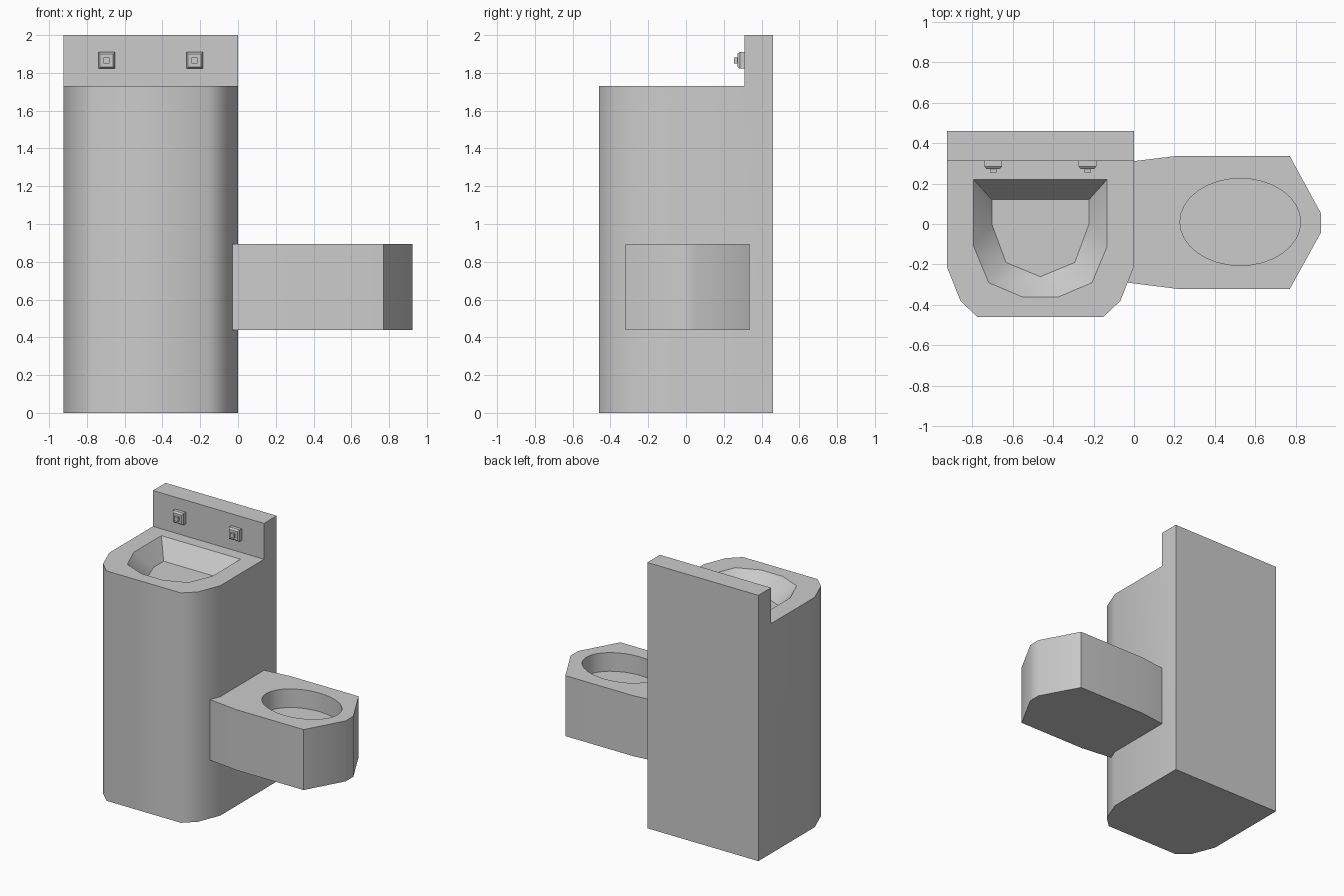
import bpy, bmesh, math
from mathutils import Vector

if "Cube" in bpy.data.objects:
    bpy.data.objects.remove(bpy.data.objects["Cube"])


def add_ring(bm, points):
    return [bm.verts.new(p) for p in points]


def bridge(bm, a, b):
    n = len(a)
    for i in range(n):
        j = (i + 1) % n
        bm.faces.new((a[i], a[j], b[j], b[i]))


def loft(bm, rings, cap_start=True, cap_end=True):
    vs = [add_ring(bm, r) for r in rings]
    for a, b in zip(vs, vs[1:]):
        bridge(bm, a, b)
    if cap_start:
        bm.faces.new(vs[0][::-1])
    if cap_end:
        bm.faces.new(vs[-1])
    return vs


def finish(bm, name, angle=45):
    bmesh.ops.remove_doubles(bm, verts=bm.verts, dist=0.0005)
    bmesh.ops.dissolve_degenerate(bm, edges=bm.edges, dist=0.0005)
    bmesh.ops.recalc_face_normals(bm, faces=bm.faces)
    me = bpy.data.meshes.new(name)
    bm.to_mesh(me)
    bm.free()
    ob = bpy.data.objects.new(name, me)
    bpy.context.collection.objects.link(ob)
    bpy.ops.object.select_all(action='DESELECT')
    ob.select_set(True)
    bpy.context.view_layer.objects.active = ob
    bpy.ops.object.shade_smooth_by_angle(angle=math.radians(angle))
    return ob


def mirrored(half, cx):
    """Closed outline from (half width, y) points, back to front."""
    return [(cx - w, y) for w, y in half] + [(cx + w, y) for w, y in reversed(half)]


def at_z(outline, z):
    return [(x, y, z) for x, y in outline]


# Cabinet with sunken basin; the rear strip of the deck rises into the backsplash
CX, DECK = -0.4625, 1.73
front = [(0.4625, -0.21), (0.395, -0.38), (0.31, -0.46)]
shell = mirrored([(0.4625, 0.46)] + front, CX)
deck = mirrored([(0.4625, 0.31)] + front, CX)
rim = mirrored([(0.33, 0.22), (0.33, -0.11), (0.255, -0.29), (0.09, -0.36)], CX)
floor = mirrored([(0.24, 0.12), (0.24, 0.0), (0.17, -0.19), (0.0, -0.26)], CX)

bm = bmesh.new()
loft(bm, [at_z(shell, 0), at_z(shell, DECK), at_z(deck, DECK),
          at_z(rim, DECK), at_z(floor, DECK - 0.13)])
bmesh.ops.remove_doubles(bm, verts=bm.verts, dist=0.0005)
bmesh.ops.dissolve_degenerate(bm, edges=bm.edges, dist=0.0005)
bmesh.ops.recalc_face_normals(bm, faces=bm.faces)
strip = [f for f in bm.faces
         if f.normal.z > 0.9 and f.calc_center_median().y > 0.35]
ext = bmesh.ops.extrude_face_region(bm, geom=strip)
bmesh.ops.translate(bm, vec=Vector((0, 0, 2 - DECK)),
                    verts=[g for g in ext["geom"] if isinstance(g, bmesh.types.BMVert)])
finish(bm, "basin_cabinet")

# Toilet bowl block with an oval recess
outline = [(-0.03, -0.29), (0.21, -0.32), (0.77, -0.32), (0.925, -0.04),
           (0.925, 0.05), (0.77, 0.335), (0.20, 0.335), (-0.005, 0.31)]
N = 32
oval = [(0.525 + 0.298 * math.cos(2 * math.pi * i / N),
         0.01 + 0.215 * math.sin(2 * math.pi * i / N)) for i in range(N)]
bm = bmesh.new()
block = loft(bm, [at_z(outline, 0.44), at_z(outline, 0.895)], cap_end=False)
well = loft(bm, [at_z(oval, 0.755), at_z(oval, 0.895)], cap_end=False)
top_edges = [e for e in bm.edges if e.is_boundary]
bmesh.ops.triangle_fill(bm, edges=top_edges, use_beauty=True)
finish(bm, "toilet_bowl")


# Push-button valves on the backsplash
def square(cx, cz, h, y):
    return [(cx + sx * h, y, cz + sz * h) for sx, sz in ((-1, -1), (1, -1), (1, 1), (-1, 1))]


for side, x in (("left", CX - 0.233), ("right", CX + 0.233)):
    z = 1.866
    bm = bmesh.new()
    loft(bm, [square(x, z, h, y) for h, y in
              ((0.044, 0.312), (0.044, 0.285), (0.034, 0.272),
               (0.016, 0.272), (0.016, 0.255))])
    finish(bm, side + "_valve_button", 30)
